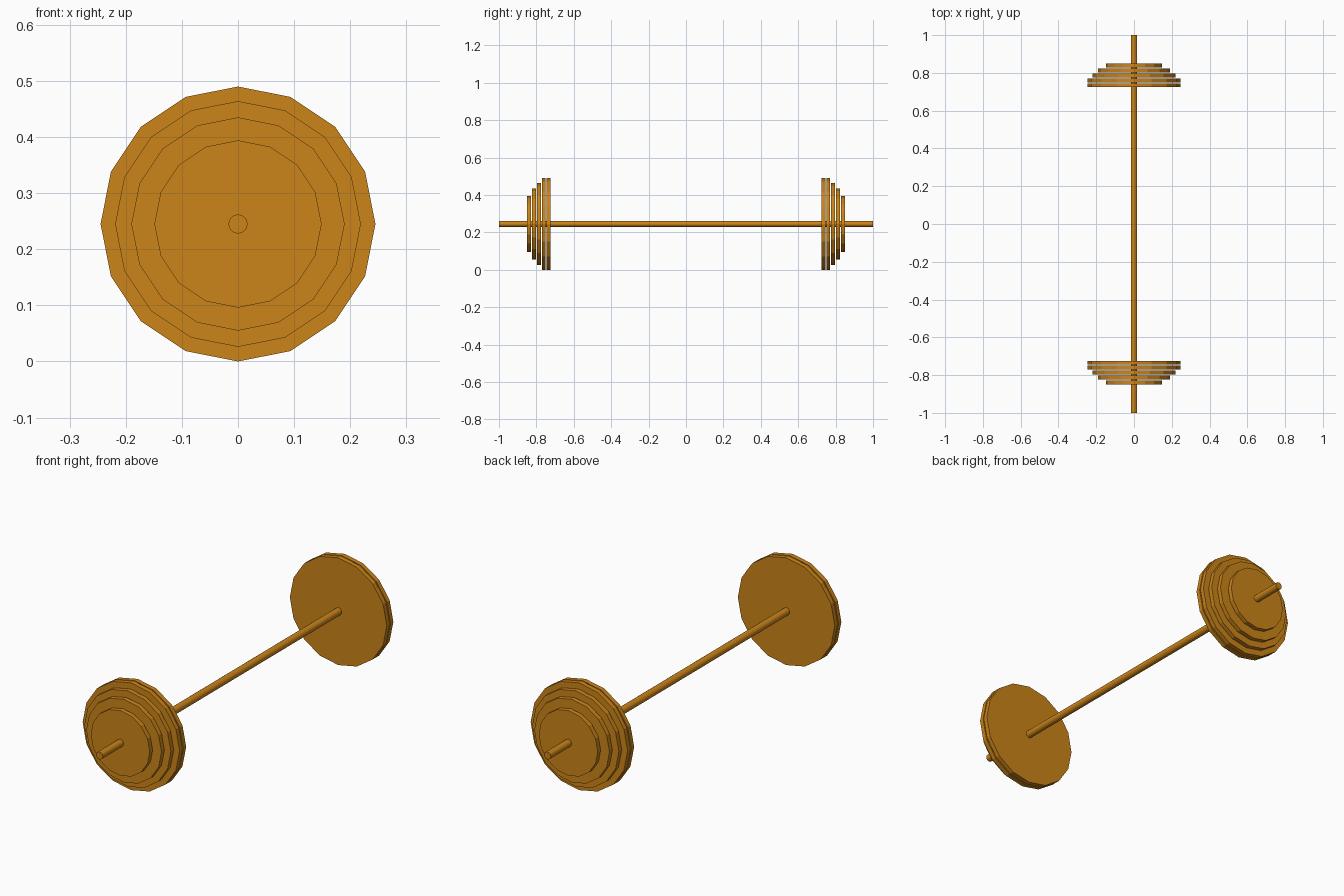
import bpy
import math

if "Cube" in bpy.data.objects:
    bpy.data.objects.remove(bpy.data.objects["Cube"])

R = 0.245            # largest plate radius, also the axle height
PLATE_RADII = [R, R, 0.219, 0.19, 0.149]
THICKNESS, PITCH, START = 0.021, 0.0262, 0.724

mat = bpy.data.materials.new("bronze")
mat.diffuse_color = (0.6, 0.23, 0.01, 1)
mat.use_nodes = True
mat.node_tree.nodes["Principled BSDF"].inputs["Base Color"].default_value = mat.diffuse_color


def disc(name, radius, length, y):
    """16-sided cylinder lying along y."""
    bpy.ops.mesh.primitive_cylinder_add(
        vertices=16, radius=radius, depth=length,
        location=(0, y, R), rotation=(math.pi / 2, 0, 0))
    ob = bpy.context.object
    ob.name = name
    ob.data.materials.append(mat)
    return ob


# Bar
disc("bar", 0.017, 2.0, 0)

# Weight plates, shrinking towards each end
for side, sign in (("front", -1), ("back", 1)):
    for i, radius in enumerate(PLATE_RADII):
        y = START + i * PITCH + THICKNESS / 2
        disc(f"{side}_plate_{i + 1}", radius, THICKNESS, sign * y)
